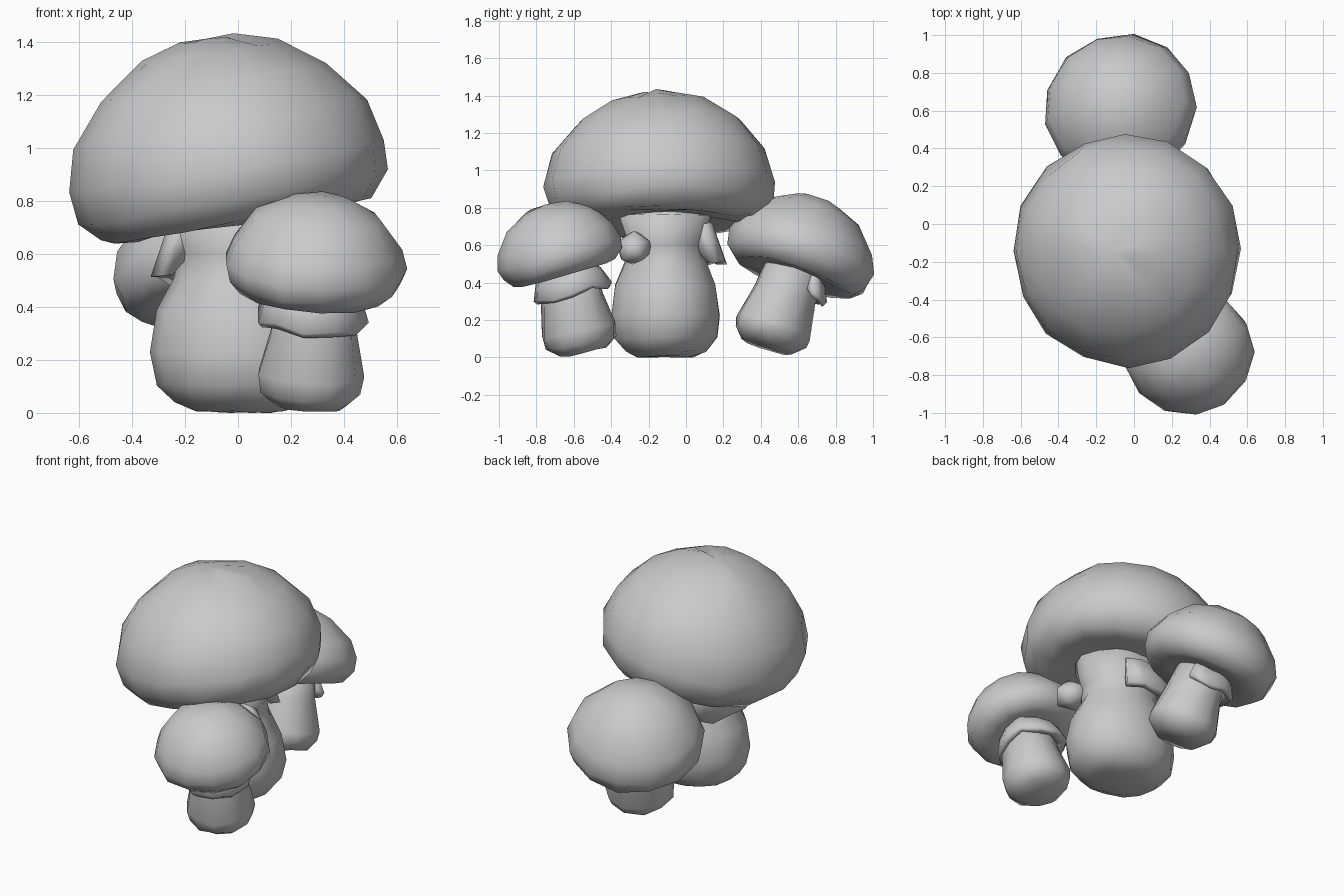
import bpy, bmesh, math, random
from mathutils import Matrix, Vector, Euler

if "Cube" in bpy.data.objects:
    bpy.data.objects.remove(bpy.data.objects["Cube"])

random.seed(4)

grey = bpy.data.materials.new("mushroom grey")
grey.diffuse_color = (0.59, 0.59, 0.59, 1)
grey.use_nodes = True
grey.node_tree.nodes["Principled BSDF"].inputs["Base Color"].default_value = grey.diffuse_color


def finish(bm, name, loc, tilt, scale=(1, 1, 1), jitter=0.006):
    """Weld, roughen slightly, place and smooth a part."""
    bmesh.ops.remove_doubles(bm, verts=bm.verts, dist=0.0005)
    for v in bm.verts:
        v.co += Vector([random.uniform(-jitter, jitter) for _ in range(3)])
    m = Matrix.Translation(loc) @ Euler((tilt[0], tilt[1], 0)).to_matrix().to_4x4() \
        @ Matrix.Diagonal((*scale, 1))
    bm.transform(m)
    for v in bm.verts:
        v.co.z = max(v.co.z, 0)
    bmesh.ops.recalc_face_normals(bm, faces=bm.faces)
    for f in bm.faces:
        f.smooth = True
    me = bpy.data.meshes.new(name)
    bm.to_mesh(me)
    bm.free()
    me.materials.append(grey)
    ob = bpy.data.objects.new(name, me)
    bpy.context.collection.objects.link(ob)
    return ob


def lathe(name, profile, loc, tilt=(0, 0), seg=14, scale=(1, 1, 1), jitter=0.006):
    """Solid of revolution from a list of (radius, height)."""
    bm = bmesh.new()
    rings = [[bm.verts.new((r * math.cos(2 * math.pi * i / seg),
                            r * math.sin(2 * math.pi * i / seg), z))
              for i in range(seg)] for r, z in profile]
    for a, b in zip(rings, rings[1:]):
        for i in range(seg):
            j = (i + 1) % seg
            bm.faces.new((a[i], a[j], b[j], b[i]))
    return finish(bm, name, loc, tilt, scale, jitter)


def skirt(name, section, loc, tilt, start, end, seg, scale=(1, 1, 1), ragged=0.02):
    """Torn ring around a stem: closed section swept between two angles (degrees)."""
    bm = bmesh.new()
    full = end - start >= 360
    rings = []
    for i in range(seg if full else seg + 1):
        t = math.radians(start + (end - start) * i / seg)
        drop = random.uniform(-ragged, ragged)
        rings.append([bm.verts.new((r * math.cos(t), r * math.sin(t), z + drop))
                      for r, z in section])
    n = len(section)
    pairs = list(zip(rings, rings[1:])) + ([(rings[-1], rings[0])] if full else [])
    for a, b in pairs:
        for k in range(n):
            bm.faces.new((a[k], a[(k + 1) % n], b[(k + 1) % n], b[k]))
    if not full:
        bm.faces.new(rings[0])
        bm.faces.new(rings[-1])
    return finish(bm, name, loc, tilt, scale, jitter=0.004)


# Large central mushroom
lathe("main_cap",
      [(0, -0.13), (0.25, -0.14), (0.42, -0.16), (0.52, -0.15), (0.59, -0.07),
       (0.61, 0.05), (0.56, 0.22), (0.44, 0.375), (0.26, 0.49), (0.1, 0.535), (0, 0.54)],
      (-0.03, -0.14, 0.88), (0.02, -0.17), 16, (0.995, 1.01, 1), 0.01)
lathe("main_stem",
      [(0, 0), (0.15, 0), (0.22, 0.03), (0.28, 0.1), (0.3, 0.22), (0.275, 0.38),
       (0.22, 0.5), (0.205, 0.6), (0.25, 0.76), (0, 0.8)],
      (0.015, -0.11, 0.005), (0, 0), 14, (1.15, 1, 1))
skirt("main_skirt", [(0.19, 0.74), (0.26, 0.70), (0.33, 0.50), (0.27, 0.50), (0.2, 0.58)],
      (0.0, -0.11, 0), (0, 0), 55, 205, 7)

# Torn knob of skirt on the stem
bm = bmesh.new()
bmesh.ops.create_icosphere(bm, subdivisions=1, radius=0.1)
finish(bm, "skirt_knob", (0.24, -0.28, 0.59), (0, 0.3), (1.2, 1, 1), 0.012)

# Front small mushroom
lathe("front_cap",
      [(0, -0.06), (0.2, -0.08), (0.28, -0.08), (0.33, -0.03), (0.345, 0.03),
       (0.32, 0.11), (0.24, 0.22), (0.12, 0.285), (0, 0.305)],
      (0.29, -0.67, 0.53), (0.28, 0.06), 13)
lathe("front_stem",
      [(0, 0), (0.13, 0), (0.19, 0.05), (0.205, 0.12), (0.17, 0.28), (0.15, 0.5), (0, 0.5)],
      (0.27, -0.55, 0.03), (0.2, 0.05), 11)
skirt("front_skirt", [(0.14, 0.12), (0.18, 0.09), (0.215, -0.01), (0.2, -0.03), (0.14, 0.0)],
      (0.28, -0.61, 0.37), (0.25, 0.05), 0, 360, 11)

# Back small mushroom
lathe("back_cap",
      [(0, -0.08), (0.22, -0.1), (0.33, -0.11), (0.39, -0.05), (0.41, 0.03),
       (0.37, 0.13), (0.25, 0.26), (0.13, 0.32), (0, 0.34)],
      (-0.07, 0.61, 0.53), (-0.31, -0.2), 13)
lathe("back_stem",
      [(0, 0), (0.14, 0), (0.2, 0.06), (0.21, 0.11), (0.17, 0.3), (0.155, 0.5), (0, 0.5)],
      (0.02, 0.43, 0.06), (-0.33, -0.15), 11)
skirt("back_skirt", [(0.14, 0.12), (0.18, 0.09), (0.22, 0.0), (0.2, -0.02), (0.14, 0.02)],
      (-0.03, 0.55, 0.37), (-0.33, -0.15), 40, 190, 7)
